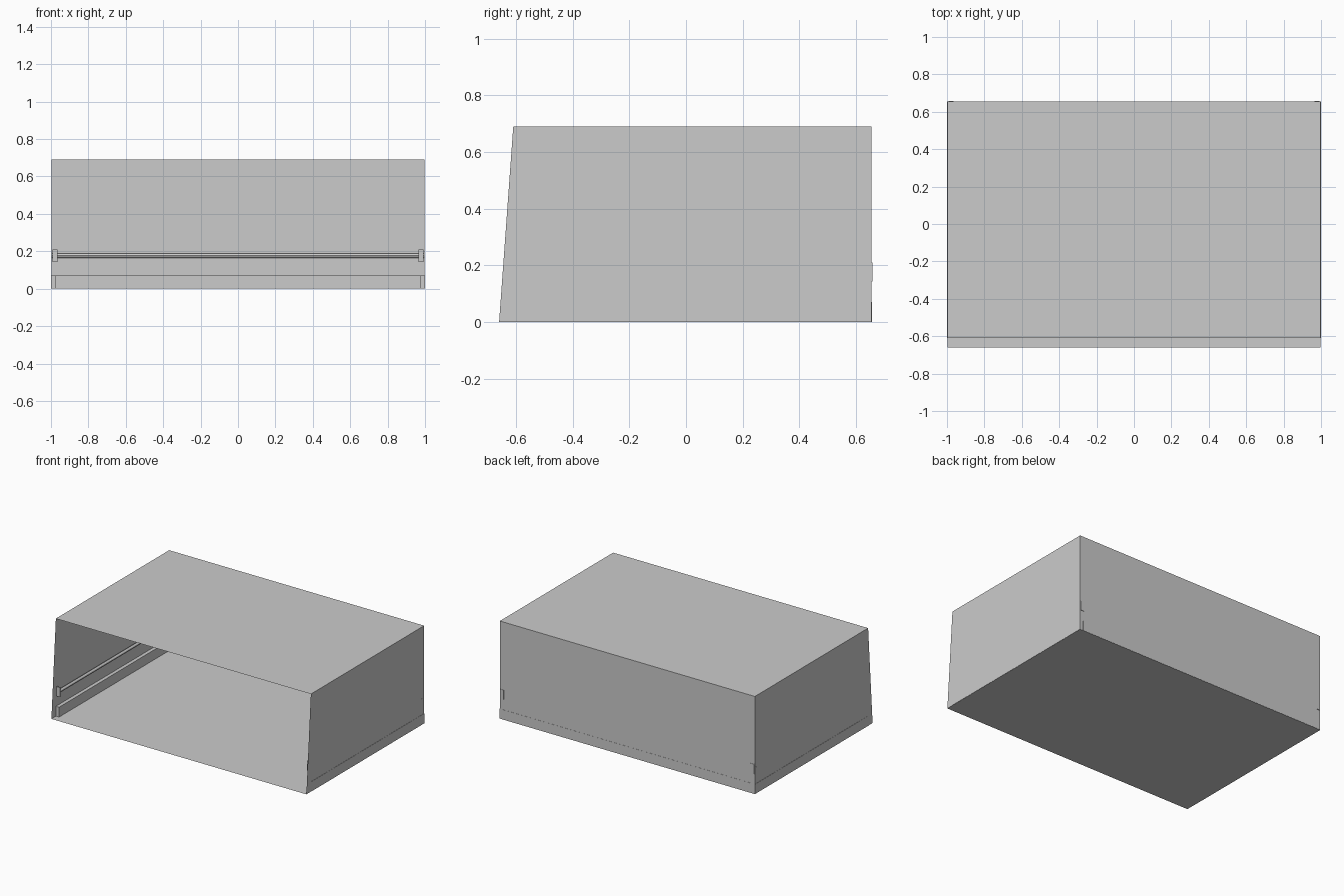
import bpy, bmesh
from math import pi

if "Cube" in bpy.data.objects:
    bpy.data.objects.remove(bpy.data.objects["Cube"])

W, BACK, FRONT_LOW, FRONT_TOP, H = 0.997, 0.655, -0.66, -0.61, 0.69


def add_mesh(name, bm):
    mesh = bpy.data.meshes.new(name)
    bm.to_mesh(mesh)
    bm.free()
    obj = bpy.data.objects.new(name, mesh)
    bpy.context.collection.objects.link(obj)
    return obj


def box(name, lo, hi):
    bm = bmesh.new()
    bmesh.ops.create_cube(bm, size=1)
    for v in bm.verts:
        v.co = [(a + b) / 2 + c * (b - a) for a, b, c in zip(lo, hi, v.co)]
    return add_mesh(name, bm)


def rod(name, centre, length, radius, rotation):
    bpy.ops.mesh.primitive_cylinder_add(vertices=12, radius=radius, depth=length,
                                        location=centre, rotation=rotation)
    bpy.context.object.name = name
    bpy.ops.object.shade_smooth_by_angle()


# Thin sheet housing, open at its slanted front
bm = bmesh.new()
profile = [(FRONT_LOW, 0), (BACK, 0), (BACK, H), (FRONT_TOP, H)]
left, right = [[bm.verts.new((x, y, z)) for y, z in profile] for x in (-W, W)]
bm.faces.new(left)
bm.faces.new(right)
for i in range(3):
    bm.faces.new((left[i], left[i + 1], right[i + 1], right[i]))
bmesh.ops.recalc_face_normals(bm, faces=bm.faces)
add_mesh("housing", bm)

# Side base bars, round rails and their end brackets
for s, side in ((-1, "left"), (1, "right")):
    x0, x1 = sorted((s * 0.972, s * 0.9985))
    box(side + "_base_bar", (x0, -0.61, 0.0005), (x1, 0.654, 0.07))
    rod(side + "_rail", (s * 0.98, 0.022, 0.177), 1.255, 0.0115, (pi / 2, 0, 0))
    x0, x1 = sorted((s * 0.965, s * 0.993))
    box(side + "_front_bracket", (x0, -0.61, 0.143), (x1, -0.602, 0.21))
    box(side + "_back_bracket", (x0, 0.648, 0.143), (x1, 0.658, 0.21))

# Base bar and rail along the back
box("back_base_bar", (-0.972, 0.628, 0.0005), (0.972, 0.656, 0.07))
rod("back_rail", (0, 0.637, 0.177), 1.996, 0.0115, (0, pi / 2, 0))
